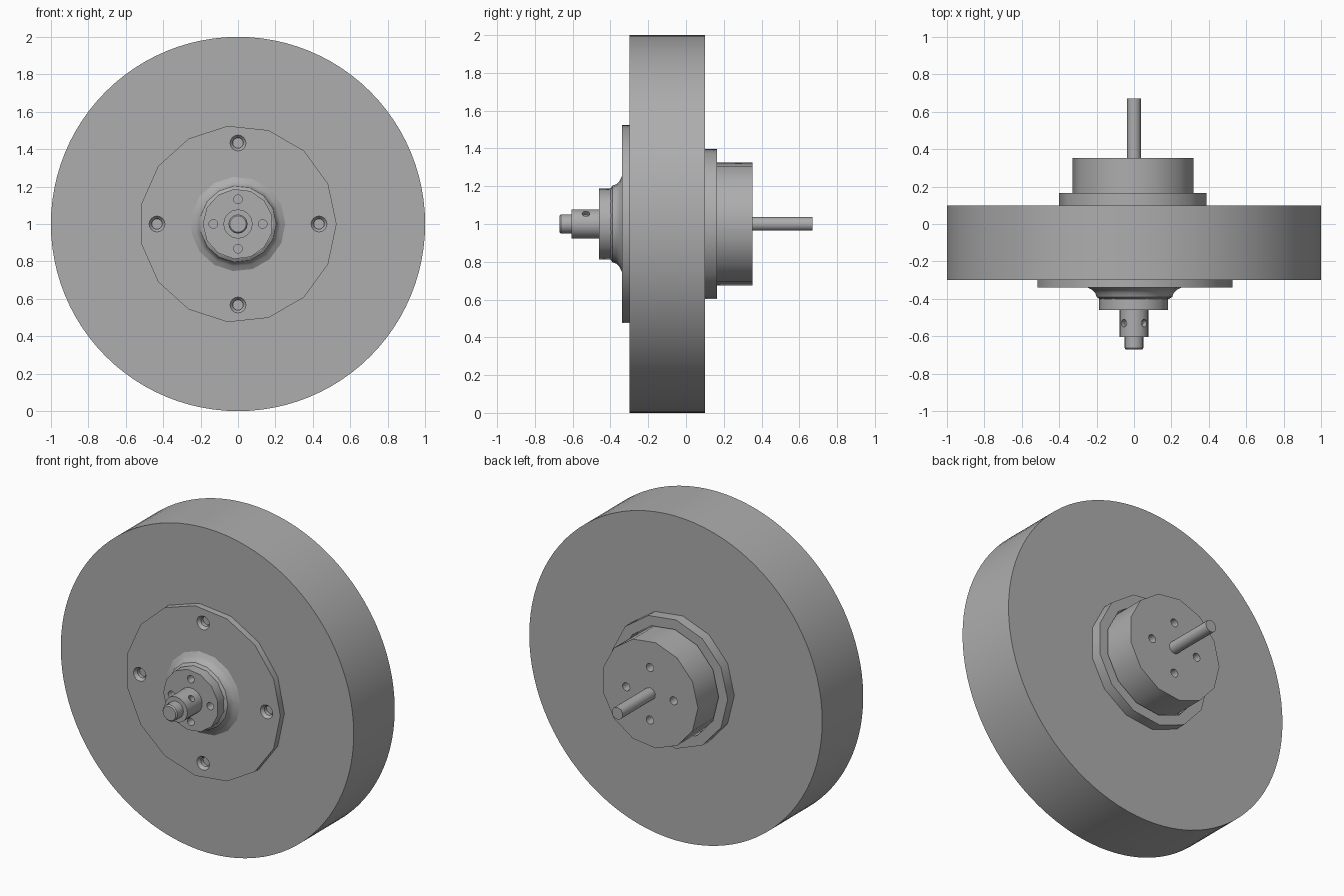
import bpy
import bmesh
from math import cos, sin, pi, radians
from mathutils import Matrix, Vector

cube = bpy.data.objects.get("Cube")
if cube:
    bpy.data.objects.remove(cube, do_unlink=True)

AXIS_Z = 1.0

metal = bpy.data.materials.new("plain grey")
metal.use_nodes = True
GREY = (0.42, 0.42, 0.42, 1)
metal.diffuse_color = GREY
metal.node_tree.nodes["Principled BSDF"].inputs["Base Color"].default_value = GREY


def make_object(name, bm):
    bmesh.ops.recalc_face_normals(bm, faces=bm.faces)
    mesh = bpy.data.meshes.new(name)
    bm.to_mesh(mesh)
    bm.free()
    mesh.materials.append(metal)
    obj = bpy.data.objects.new(name, mesh)
    bpy.context.collection.objects.link(obj)
    return obj


def select(obj):
    bpy.ops.object.select_all(action="DESELECT")
    obj.select_set(True)
    bpy.context.view_layer.objects.active = obj


def smooth(obj, angle=30):
    select(obj)
    bpy.ops.object.shade_smooth_by_angle(angle=radians(angle))


def turned(name, profile, sides, start=0.0, ring=False):
    """Turn (y, radius) points about the axle; a ring joins its last point to its first."""
    bm = bmesh.new()
    loops = []
    for y, r in profile:
        angles = [start + 2 * pi * i / sides for i in range(sides)]
        loops.append([bm.verts.new((r * cos(a), y, AXIS_Z + r * sin(a))) for a in angles])
    pairs = list(zip(loops, loops[1:]))
    if ring:
        pairs.append((loops[-1], loops[0]))
    else:
        bm.faces.new(loops[0])
        bm.faces.new(loops[-1])
    for a, b in pairs:
        for i in range(sides):
            j = (i + 1) % sides
            bm.faces.new((a[i], a[j], b[j], b[i]))
    return make_object(name, bm)


def drill(obj, holes):
    """Cut cylinders or cones given as (centre, direction, depth, bottom radius, top radius)."""
    for centre, direction, depth, r1, r2 in holes:
        bm = bmesh.new()
        turn = Vector(direction).to_track_quat("Z", "Y").to_matrix().to_4x4()
        bmesh.ops.create_cone(bm, cap_ends=True, segments=16, radius1=r1, radius2=r2,
                              depth=depth, matrix=Matrix.Translation(centre) @ turn)
        cutter = make_object("hole_cutter", bm)
        cutter.hide_render = True
        cut = obj.modifiers.new("hole", "BOOLEAN")
        cut.operation = "DIFFERENCE"
        cut.solver = "EXACT"
        cut.object = cutter
        select(obj)
        bpy.ops.object.modifier_apply(modifier=cut.name)
        bpy.data.objects.remove(cutter, do_unlink=True)


def bolt_circle(radius, y):
    return [(radius * cos(k * pi / 2), y, AXIS_Z + radius * sin(k * pi / 2)) for k in range(4)]


FRONT = (0, -1, 0)

# Large wheel
wheel = turned("wheel", [(-0.30, 1.0), (0.10, 1.0)], 96)

# Front plate with four countersunk bolt holes
plate = turned("front_plate", [(-0.34, 0.527), (-0.30, 0.527)], 15)
drill(plate, [(p, FRONT, 0.1, 0.028, 0.028) for p in bolt_circle(0.433, -0.32)])
drill(plate, [(p, FRONT, 0.02, 0.028, 0.044) for p in bolt_circle(0.433, -0.332)])

# Flared neck between the plate and the hub
neck = turned("flared_neck", [(-0.335, 0.26), (-0.342, 0.25), (-0.352, 0.228),
                              (-0.368, 0.212), (-0.39, 0.204), (-0.40, 0.188)], 15)

# Hub with four small holes
hub = turned("hub", [(-0.46, 0.188), (-0.39, 0.188)], 13, pi)
drill(hub, [(p, FRONT, 0.1, 0.023, 0.023) for p in bolt_circle(0.132, -0.46)])

# Clamping collar with two set screw holes
collar = turned("collar", [(-0.605, 0.078), (-0.45, 0.078)], 20)
for side in (-1, 1):
    direction = (side, 0, 1)
    drill(collar, [((side * 0.055, -0.53, AXIS_Z + 0.055), direction, 0.06, 0.02, 0.02)])

# Axle: thick front stub and thin rear shaft
stub = turned("front_axle", [(-0.67, 0.044), (-0.662, 0.051), (-0.59, 0.051)], 16)
shaft = turned("rear_shaft", [(0.34, 0.038), (0.67, 0.038)], 9, pi / 2)

# Rear flange ring around the motor body
flange = turned("rear_flange", [(0.09, 0.40), (0.165, 0.40), (0.165, 0.338), (0.09, 0.338)],
                13, pi, ring=True)

# Motor body with four mounting holes
body = turned("motor_body", [(0.09, 0.328), (0.352, 0.328)], 13, pi)
drill(body, [(p, FRONT, 0.12, 0.025, 0.025) for p in bolt_circle(0.162, 0.352)])

for part in (wheel, plate, neck, hub, collar, stub, flange, body):
    smooth(part)
smooth(shaft, 45)
